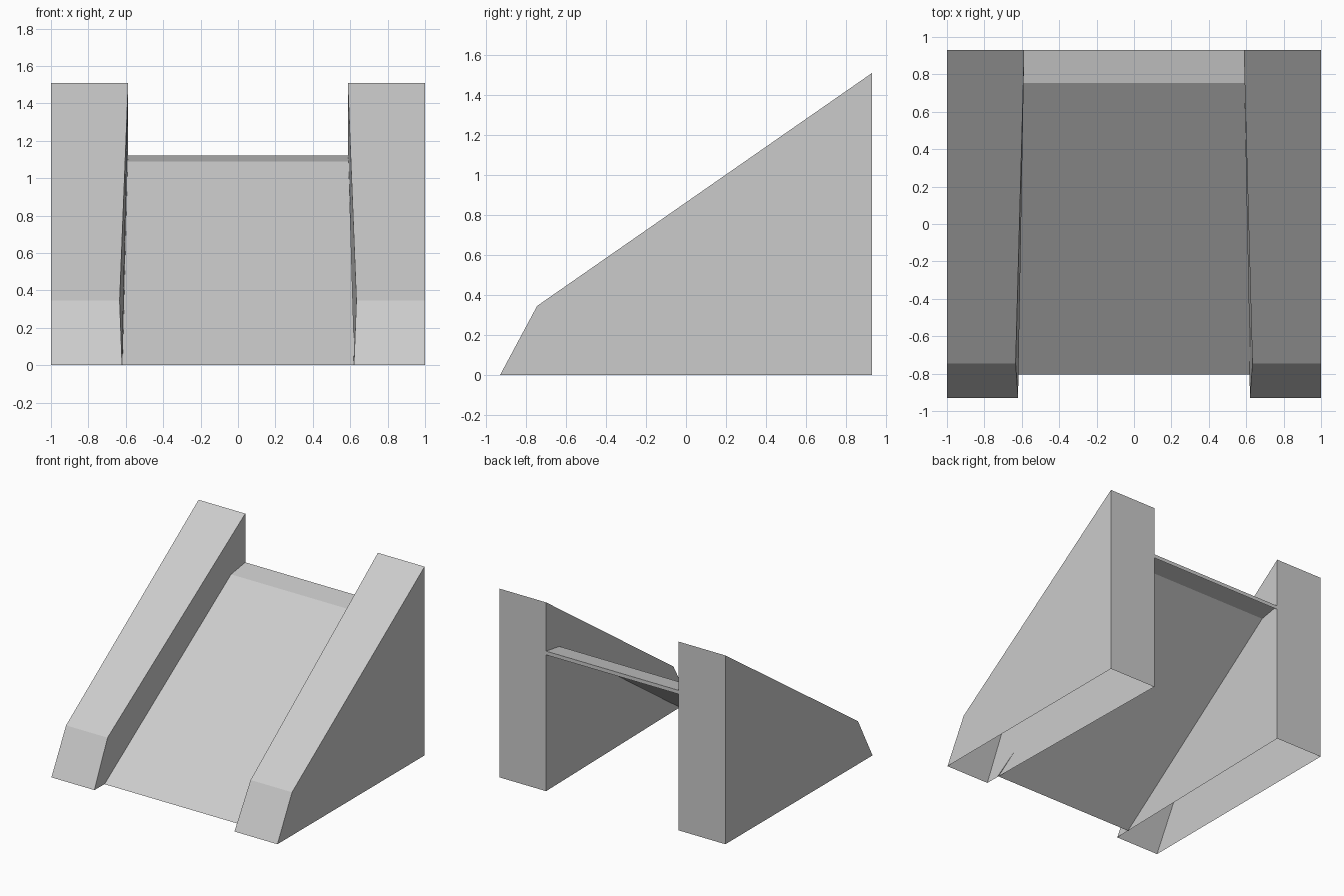
import bpy

cube = bpy.data.objects.get("Cube")
if cube:
    bpy.data.objects.remove(cube, do_unlink=True)

# Single plain grey
grey = bpy.data.materials.new("light_grey")
grey.use_nodes = True
colour = (0.6, 0.6, 0.6, 1)
grey.diffuse_color = colour
grey.node_tree.nodes["Principled BSDF"].inputs["Base Color"].default_value = colour


def add_mesh(name, verts, faces):
    mesh = bpy.data.meshes.new(name)
    mesh.from_pydata(verts, [], faces)
    mesh.materials.append(grey)
    obj = bpy.data.objects.new(name, mesh)
    bpy.context.collection.objects.link(obj)
    return obj


# Side profile of a wall: (y, z, inner x), starting at the front foot
WALL = [(-0.93, 0, 0.62), (-0.745, 0.345, 0.633),
        (0.93, 1.51, 0.587), (0.93, 0, 0.587)]


def side_wall(name, side):
    # Shell with an open underside
    n = len(WALL)
    verts = [(side * x, y, z) for y, z, x in WALL]
    verts += [(side, y, z) for y, z, x in WALL]
    faces = [tuple(range(n)), tuple(reversed(range(n, 2 * n)))]
    faces += [(i + 1, i, n + i, n + i + 1) for i in range(n - 1)]
    if side > 0:
        faces = [f[::-1] for f in faces]
    return add_mesh(name, verts, faces)


side_wall("left_wall", 1)
side_wall("right_wall", -1)

# Sloping ramp sheet, gentler top landing and a short lip at the back
RAMP = [(-0.805, 0, 0.624), (0.755, 1.09, 0.592),
        (0.93, 1.12, 0.587), (0.93, 1.09, 0.587)]
verts = [(s * x, y, z) for y, z, x in RAMP for s in (-1, 1)]
faces = [(2 * i, 2 * i + 1, 2 * i + 3, 2 * i + 2) for i in range(len(RAMP) - 1)]
add_mesh("ramp", verts, faces)
